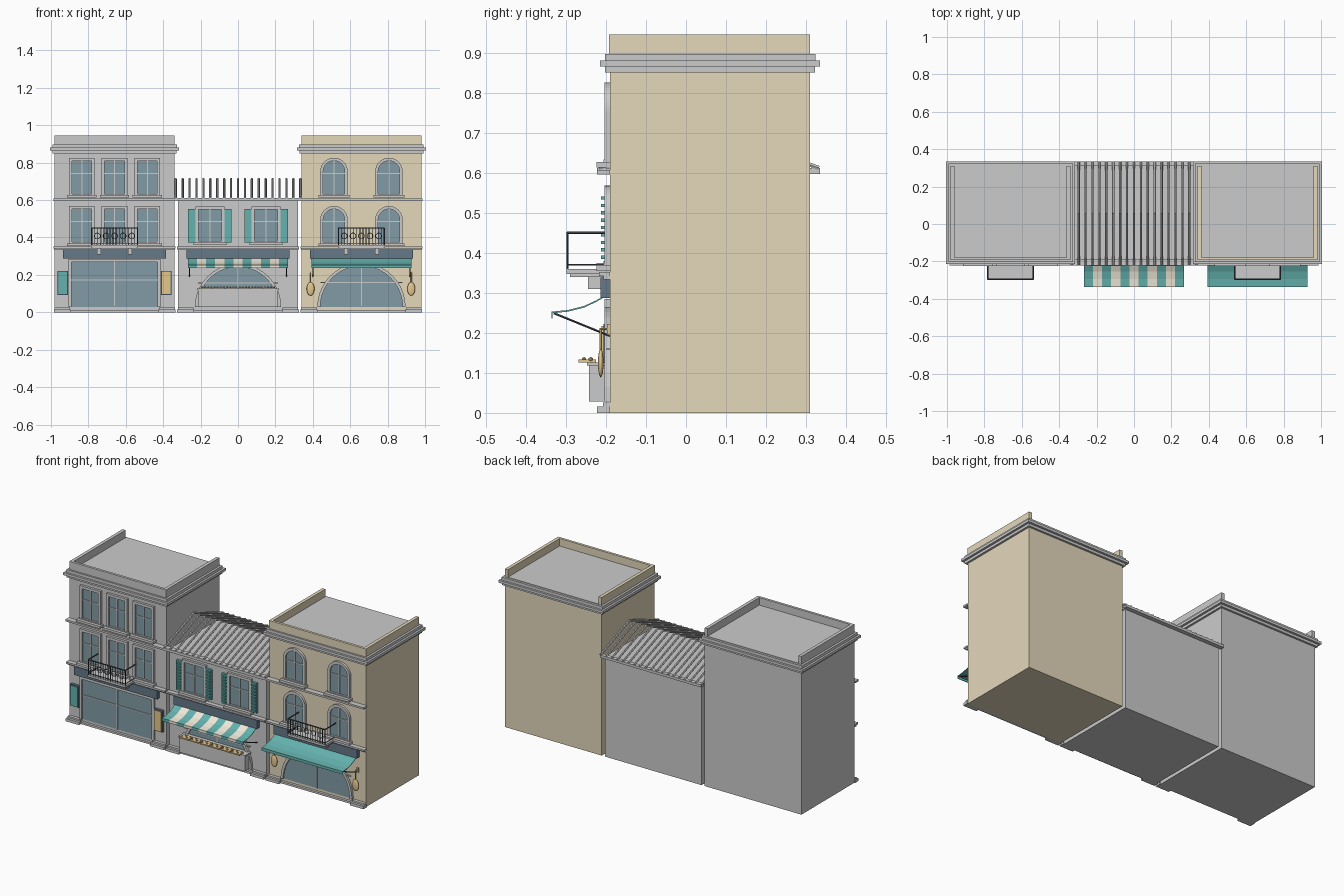
import bpy, bmesh, math
from mathutils import Vector

if "Cube" in bpy.data.objects:
    bpy.data.objects.remove(bpy.data.objects["Cube"])

def material(name, rgb):
    m = bpy.data.materials.new(name)
    m.diffuse_color = (*rgb, 1)
    m.use_nodes = True
    m.node_tree.nodes["Principled BSDF"].inputs["Base Color"].default_value = m.diffuse_color
    return m

TAN = material("tan_plaster", (0.78, 0.69, 0.50))
GLASS = material("dark_glass", (0.22, 0.33, 0.38))
NAVY = material("navy", (0.13, 0.19, 0.25))
TEAL = material("teal", (0.13, 0.45, 0.43))
CREAM = material("cream", (0.88, 0.83, 0.70))
OCHRE = material("ochre", (0.78, 0.58, 0.27))
IRON = material("iron", (0.06, 0.07, 0.09))
WALL = -0.19  # front wall plane

def box(bm, x0, x1, y0, y1, z0, z1):
    v = [bm.verts.new((x, y, z)) for x in (x0, x1) for y in (y0, y1) for z in (z0, z1)]
    for f in ((0, 1, 3, 2), (4, 6, 7, 5), (0, 4, 5, 1), (2, 3, 7, 6), (0, 2, 6, 4), (1, 5, 7, 3)):
        bm.faces.new([v[i] for i in f])

def prism(bm, pts, a, b, axis="y"):
    def at(p, t):
        return (p[0], t, p[1]) if axis == "y" else (t, p[0], p[1])
    A = [bm.verts.new(at(p, a)) for p in pts]
    B = [bm.verts.new(at(p, b)) for p in pts]
    bm.faces.new(A)
    bm.faces.new(B[::-1])
    for i in range(len(pts)):
        j = (i + 1) % len(pts)
        bm.faces.new((A[i], B[i], B[j], A[j]))

def rod(bm, p, q, r, n=6):
    p, q = Vector(p), Vector(q)
    rot = (q - p).to_track_quat('Z', 'Y')
    rings = [[bm.verts.new(c + rot @ Vector((r * math.cos(i * math.tau / n), r * math.sin(i * math.tau / n), 0)))
              for i in range(n)] for c in (p, q)]
    for i in range(n):
        j = (i + 1) % n
        bm.faces.new((rings[0][i], rings[0][j], rings[1][j], rings[1][i]))
    bm.faces.new(rings[0][::-1])
    bm.faces.new(rings[1])

def finish(name, bm, mat=None):
    bmesh.ops.recalc_face_normals(bm, faces=bm.faces[:])
    me = bpy.data.meshes.new(name)
    bm.to_mesh(me)
    bm.free()
    ob = bpy.data.objects.new(name, me)
    if mat:
        me.materials.append(mat)
    bpy.context.collection.objects.link(ob)
    return ob

def boxes(name, dims, mat=None):
    bm = bmesh.new()
    for d in dims:
        box(bm, *d)
    return finish(name, bm, mat)

def outline(cx, z0, w, h, arched):
    r = w / 2
    if not arched:
        return [(cx - r, z0), (cx - r, z0 + h), (cx + r, z0 + h), (cx + r, z0)]
    n = 20
    pts = [(cx - r * math.cos(math.pi * i / n), z0 + h - r + r * math.sin(math.pi * i / n)) for i in range(n + 1)]
    return pts if h - r < 1e-4 else [(cx - r, z0)] + pts + [(cx + r, z0)]

def surround(bm, outer, inner, y0, y1):
    rows = [[bm.verts.new((x, y, z)) for x, z in pts]
            for pts, y in ((outer, y0), (inner, y0), (inner, y1), (outer, y1))]
    for k in range(4):
        a, b = rows[k], rows[(k + 1) % 4]
        for i in range(len(outer) - 1):
            bm.faces.new((a[i], a[i + 1], b[i + 1], b[i]))
    bm.faces.new([r[0] for r in rows])
    bm.faces.new([r[-1] for r in rows][::-1])

def opening(name, cx, z0, w, h, arched=False, sill=True, t=0.016, bar=0.62):
    bm = bmesh.new()
    prism(bm, outline(cx, z0, w, h, arched), WALL - 0.005, WALL + 0.01)
    finish(name + "_glass", bm, GLASS)
    bm = bmesh.new()
    surround(bm, outline(cx, z0, w + 2 * t, h + t, arched), outline(cx, z0, w, h, arched), WALL - 0.014, WALL + 0.005)
    m = 0.0025
    box(bm, cx - m, cx + m, WALL - 0.009, WALL, z0, z0 + h)
    box(bm, cx - w / 2, cx + w / 2, WALL - 0.009, WALL, z0 + h * bar - m, z0 + h * bar + m)
    if sill:
        box(bm, cx - w / 2 - 0.026, cx + w / 2 + 0.026, WALL - 0.034, WALL, z0 - 0.02, z0 - 0.006)
        box(bm, cx - w / 2 - t, cx + w / 2 + t, WALL - 0.016, WALL, z0 - 0.006, z0)
    finish(name + "_frame", bm)

# Walls, plinths, belts and fascia boards
for name, cx, top, mat in (("left", -0.66, 0.9, None), ("middle", 0, 0.6, None), ("right", 0.66, 0.9, TAN)):
    x0, x1 = cx - 0.32, cx + 0.32
    boxes(name + "_body", [(x0, x1, WALL, 0.31, 0, top - 0.003)], mat)
    trim = [(x0 - 0.003, x1 + 0.003, -0.205, WALL, 0, 0.012)]
    for a, b in ((x0 - 0.005, x0 + 0.085), (x1 - 0.085, x1 + 0.005)):
        trim += [(a, b, -0.222, WALL, 0, 0.016), (a + 0.003, b - 0.003, -0.208, WALL, 0.016, 0.026)]
    trim += [(x0 - 0.006, x1 + 0.006, -0.217, WALL, 0.342, 0.352), (x0 - 0.003, x1 + 0.003, -0.206, WALL, 0.333, 0.342)]
    trim += [(x0 - 0.006, x1 + 0.006, -0.222, WALL, 0.596, 0.607)]
    boxes(name + "_trim", trim)
    boxes(name + "_fascia_board", [(cx - 0.275, cx + 0.275, -0.214, WALL, 0.287, 0.338)], NAVY)
    # Cornice, roof and three-sided parapet on the tall houses
    if top > 0.8:
        boxes(name + "_cornice", [(x0 - e, x1 + e, WALL - e, 0.31 + e, a, b) for e, a, b in
                                  ((0.012, 0.85, 0.865), (0.025, 0.865, 0.88), (0.013, 0.88, 0.897))])
        boxes(name + "_roof", [(x0, x1, WALL, 0.31, 0.89, 0.9)])
        boxes(name + "_parapet", [(x0, x1, WALL - 0.003, WALL + 0.012, 0.895, 0.945),
                                  (x0, x0 + 0.02, WALL + 0.012, 0.31, 0.895, 0.945),
                                  (x1 - 0.02, x1, WALL + 0.012, 0.31, 0.895, 0.945)], mat)

# Roof ribs and eaves of the low house
bm = bmesh.new()
for i in range(19):
    x = -0.333 + 0.666 * i / 18
    for y in (-0.218, 0.332):
        rod(bm, (x, y, 0.612), (x, 0.057, 0.713), 0.006)
finish("roof_ribs", bm)
boxes("roof_eaves", [(-0.335, 0.335, a, b, 0.597, 0.612) for a, b in ((-0.222, -0.19), (0.31, 0.335))])

# Upper windows
for i, cx in enumerate((-0.835, -0.66, -0.485)):
    for j, z in enumerate((0.375, 0.633)):
        opening(f"left_window_{i}_{j}", cx, z, 0.105, 0.177)
for i, cx in enumerate((0.513, 0.807)):
    for j, z in enumerate((0.375, 0.633)):
        opening(f"right_window_{i}_{j}", cx, z, 0.115, 0.177, True)
for i, cx in enumerate((-0.15, 0.15)):
    opening(f"middle_window_{i}", cx, 0.38, 0.125, 0.17)
    # Louvred shutters
    bm = bmesh.new()
    for s in (-1, 1):
        c = cx + s * 0.097
        box(bm, c - 0.019, c + 0.019, -0.204, WALL, 0.373, 0.551)
        for k in range(9):
            z = 0.385 + k * 0.0185
            box(bm, c - 0.014, c + 0.014, -0.212, -0.204, z, z + 0.008)
    finish(f"shutters_{i}", bm, TEAL)

# Shop fronts
opening("left_shop", -0.66, 0.028, 0.46, 0.24, sill=False, bar=0.6)
opening("middle_shop", 0, 0.028, 0.43, 0.215, True, False, bar=0.6)
opening("right_shop", 0.66, 0.028, 0.44, 0.22, True, False, bar=0.6)

# Wall panels beside the left shop
for name, cx, mat in (("teal_panel", -0.937, TEAL), ("ochre_panel", -0.383, OCHRE)):
    boxes(name + "_frame", [(cx - 0.028, cx + 0.028, -0.206, WALL, 0.093, 0.222)], NAVY)
    boxes(name, [(cx - 0.023, cx + 0.023, -0.211, WALL, 0.098, 0.217)], mat)

# Awnings with support arms
curve = [(-0.195, 0.298), (-0.225, 0.281), (-0.255, 0.267), (-0.295, 0.257), (-0.336, 0.253)]
profile = curve + [(-0.336, 0.236), (-0.333, 0.236), (-0.333, 0.249)] + [(y, z - 0.004) for y, z in curve[3::-1]]

def awning(name, cx, stripes, mats):
    w = 0.536 / stripes
    for k, mat in enumerate(mats):
        bm = bmesh.new()
        for i in range(k, stripes, len(mats)):
            prism(bm, profile, cx - 0.268 + i * w, cx - 0.268 + (i + 1) * w, "x")
        finish(f"{name}_cloth_{k}", bm, mat)
    bm = bmesh.new()
    for s in (-1, 1):
        rod(bm, (cx + s * 0.26, -0.33, 0.249), (cx + s * 0.26, WALL, 0.192), 0.003)
    finish(name + "_arms", bm, IRON)

awning("striped_awning", 0, 11, (TEAL, CREAM))
awning("plain_awning", 0.66, 1, (TEAL,))

# Display counter with produce
boxes("counter", [(-0.215, 0.215, -0.243, WALL, 0.028, 0.118), (-0.22, 0.22, -0.247, WALL, 0.118, 0.126)])
boxes("produce_trays", [(-0.2 + i * 0.0675, -0.2 + i * 0.0675 + 0.058, -0.268, -0.225, 0.126, 0.133) for i in range(6)], OCHRE)
bm = bmesh.new()
for i in range(24):
    r = bmesh.ops.create_icosphere(bm, subdivisions=1, radius=0.006)
    bmesh.ops.translate(bm, verts=r["verts"], vec=(-0.193 + i * 0.0168, -0.255 + 0.017 * (i % 2), 0.134))
finish("produce", bm, OCHRE)

# Balconies
for name, cx in (("left", -0.66), ("right", 0.66)):
    slab = [(cx - 0.125, cx + 0.125, -0.298, WALL, 0.347, 0.36), (cx - 0.12, cx + 0.12, -0.29, WALL, 0.34, 0.347)]
    slab += [(cx + s * 0.083 - 0.01, cx + s * 0.083 + 0.01, -0.245, WALL, 0.31, 0.342) for s in (-1, 1)]
    boxes(name + "_balcony_slab", slab)
    bm = bmesh.new()
    a, b, y = cx - 0.122, cx + 0.122, -0.296
    for z, r in ((0.45, 0.0035), (0.37, 0.002)):
        rod(bm, (a, y, z), (b, y, z), r)
        for x in (a, b):
            rod(bm, (x, y, z), (x, WALL, z), r)
    for i in range(16):
        x = a + (b - a) * i / 15
        rod(bm, (x, y, 0.36), (x, y, 0.45), 0.003 if i in (0, 15) else 0.0018)
    for i in range(5):
        x = cx + (i - 2) * 0.046
        pts = [(x + 0.016 * math.cos(k * math.tau / 14), y, 0.408 + 0.016 * math.sin(k * math.tau / 14)) for k in range(14)]
        for k in range(14):
            rod(bm, pts[k - 1], pts[k], 0.0018, 4)
    finish(name + "_balcony_rail", bm, IRON)

# Oval hanging lamps on the right house
for i, cx in enumerate((0.388, 0.926)):
    bm = bmesh.new()
    r = bmesh.ops.create_uvsphere(bm, u_segments=16, v_segments=10, radius=1)
    bmesh.ops.scale(bm, verts=r["verts"], vec=(0.021, 0.007, 0.036))
    bmesh.ops.translate(bm, verts=r["verts"], vec=(cx, -0.213, 0.125))
    for f in bm.faces:
        f.smooth = True
    finish(f"lamp_{i}", bm, OCHRE)
    bm = bmesh.new()
    rod(bm, (cx, -0.213, 0.155), (cx, -0.213, 0.212), 0.003)
    rod(bm, (cx, -0.216, 0.21), (cx, WALL, 0.21), 0.003)
    box(bm, cx - 0.006, cx + 0.006, -0.197, WALL, 0.195, 0.222)
    finish(f"lamp_hanger_{i}", bm, OCHRE)
